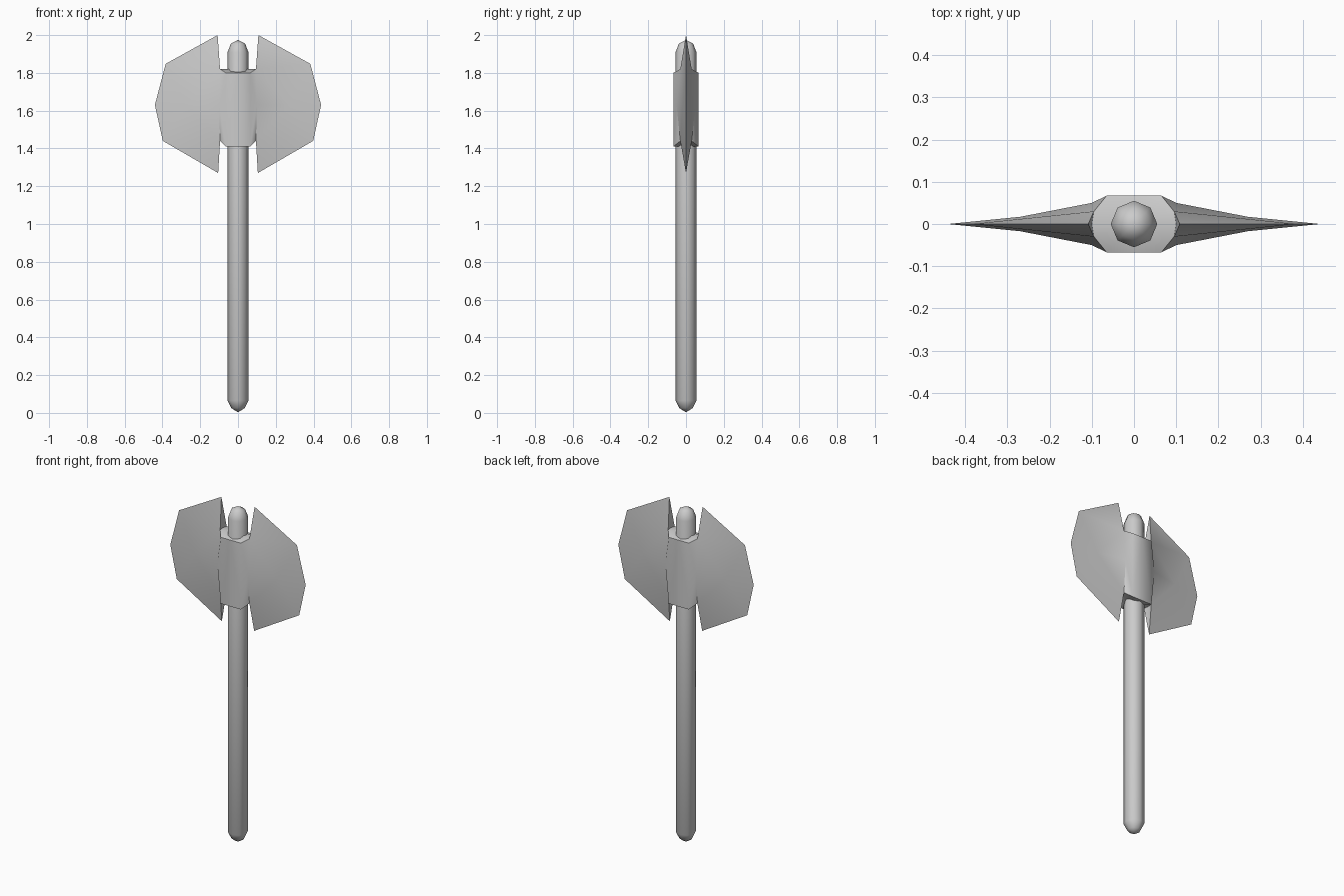
import bpy, bmesh, math

cube = bpy.data.objects.get("Cube")
if cube:
    bpy.data.objects.remove(cube, do_unlink=True)

GREY = (0.6, 0.6, 0.6, 1)
metal = bpy.data.materials.new("plain grey")
metal.use_nodes = True
metal.diffuse_color = GREY
metal.node_tree.nodes["Principled BSDF"].inputs["Base Color"].default_value = GREY


def finish(name, bm, angle):
    bmesh.ops.remove_doubles(bm, verts=bm.verts, dist=0.0005)
    bmesh.ops.recalc_face_normals(bm, faces=bm.faces)
    mesh = bpy.data.meshes.new(name)
    bm.to_mesh(mesh)
    bm.free()
    mesh.materials.append(metal)
    obj = bpy.data.objects.new(name, mesh)
    bpy.context.collection.objects.link(obj)
    bpy.ops.object.select_all(action='DESELECT')
    obj.select_set(True)
    bpy.context.view_layer.objects.active = obj
    bpy.ops.object.shade_smooth_by_angle(angle=math.radians(angle))


# Handle: eight-sided shaft with domed ends, spun from a profile
bm = bmesh.new()
profile = [(0, 0.003), (0.035, 0.025), (0.055, 0.065),
           (0.055, 1.91), (0.038, 1.955), (0, 1.975)]
path = [bm.verts.new((r, 0, z)) for r, z in profile]
edges = [bm.edges.new(pair) for pair in zip(path, path[1:])]
bmesh.ops.spin(bm, geom=path + edges, axis=(0, 0, 1), cent=(0, 0, 0),
               steps=8, angle=math.tau)
finish("handle", bm, 50)

# Double axe head: one quarter, mirrored across both axes
points = {
    "front_top": (0, 0.067, 1.80), "front_low": (0, 0.067, 1.41),
    "cap_top": (0, 0, 1.82), "cap_low": (0, 0, 1.41),
    "collar_top": (0.065, 0.067, 1.80), "collar_low": (0.065, 0.067, 1.41),
    "root_top": (0.095, 0.03, 1.82), "root_mid": (0.1, 0.05, 1.63),
    "root_low": (0.095, 0.03, 1.44),
    "notch_top": (0.1, 0, 1.82), "notch_low": (0.1, 0, 1.44),
    "cheek": (0.27, 0.017, 1.63),
    "horn_top": (0.108, 0, 2.0), "rim_top": (0.383, 0, 1.848),
    "rim_mid": (0.44, 0, 1.63), "rim_low": (0.398, 0, 1.44),
    "horn_low": (0.105, 0, 1.27),
}
faces = ["front_top front_low collar_low collar_top",
         "collar_top collar_low root_mid",
         "cheek rim_top rim_mid", "cheek rim_mid rim_low"]
# Faces that occur at both the upper and lower end
for end in ("top", "low"):
    faces += [f.replace("*", end) for f in (
        "collar_* root_mid root_*", "root_* horn_* rim_*",
        "root_* rim_* cheek", "root_* cheek root_mid",
        "horn_* root_* notch_*", "front_* collar_* cap_*",
        "collar_* root_* cap_*", "root_* notch_* cap_*")]

bm = bmesh.new()
for sx in (1, -1):
    for sy in (1, -1):
        verts = {k: bm.verts.new((x * sx, y * sy, z))
                 for k, (x, y, z) in points.items()}
        for face in faces:
            bm.faces.new([verts[k] for k in face.split()])
finish("axe_head", bm, 40)
